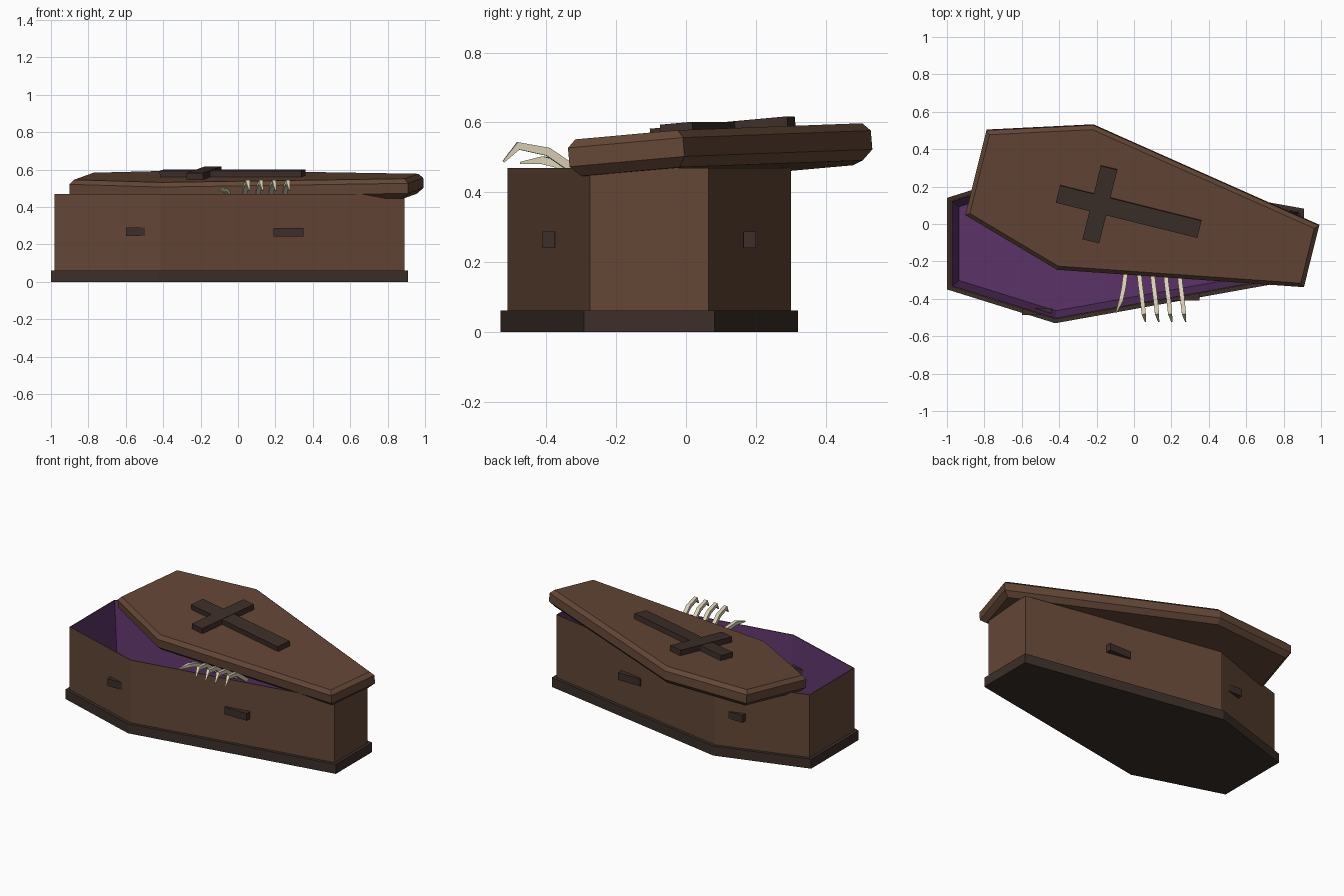
import bpy, bmesh, math
from mathutils import Vector, Matrix

if "Cube" in bpy.data.objects:
    bpy.data.objects.remove(bpy.data.objects["Cube"])


def material(name, rgb):
    m = bpy.data.materials.new(name)
    m.diffuse_color = (*rgb, 1)
    m.use_nodes = True
    m.node_tree.nodes["Principled BSDF"].inputs["Base Color"].default_value = m.diffuse_color
    return m


WOOD = material("wood", (0.125, 0.062, 0.037))
TRIM = material("dark_wood", (0.045, 0.028, 0.022))
CLOTH = material("lining_cloth", (0.105, 0.033, 0.135))
BONE = material("bone", (0.70, 0.63, 0.46))


def finish(name, bm, mat, flip_check=True):
    if flip_check:
        bmesh.ops.recalc_face_normals(bm, faces=bm.faces[:])
    me = bpy.data.meshes.new(name)
    bm.to_mesh(me)
    bm.free()
    me.materials.append(mat)
    ob = bpy.data.objects.new(name, me)
    bpy.context.collection.objects.link(ob)
    return ob


def coffin_outline(head_x, shoulder_x, foot_x, head, shoulder, foot):
    half = [(head_x, -head), (shoulder_x, -shoulder), (foot_x, -foot)]
    return [Vector(p) for p in half + [(x, -y) for x, y in reversed(half)]]


def offset(outline, d):
    """Mitred offset of a counter-clockwise outline; positive grows it."""
    out = []
    n = len(outline)
    for i, p in enumerate(outline):
        a = (p - outline[i - 1]).normalized()
        b = (outline[(i + 1) % n] - p).normalized()
        na, nb = Vector((a.y, -a.x)), Vector((b.y, -b.x))
        out.append(p + (na + nb) * d / (1 + na.dot(nb)))
    return out


def loft(name, outline, levels, mat, cap_start=True, cap_end=True, flip_check=True):
    """Stack offset copies of an outline; levels are (z, offset)."""
    bm = bmesh.new()
    rings = [[bm.verts.new((p.x, p.y, z)) for p in offset(outline, d)] for z, d in levels]
    n = len(outline)
    for r0, r1 in zip(rings, rings[1:]):
        for i in range(n):
            j = (i + 1) % n
            bm.faces.new((r0[i], r0[j], r1[j], r1[i]))
    if cap_start:
        bm.faces.new(rings[0][::-1])
    if cap_end:
        bm.faces.new(rings[-1])
    return finish(name, bm, mat, flip_check)


def box(name, center, size, mat):
    bm = bmesh.new()
    bmesh.ops.create_cube(bm, size=1, matrix=Matrix.Translation(center) @ Matrix.Diagonal((*size, 1)))
    return finish(name, bm, mat)


def bone(name, path, radii):
    """Four-sided tapered tube along a path."""
    bm = bmesh.new()
    pts = [Vector(p) for p in path]
    rings = []
    for i, p in enumerate(pts):
        t = (pts[min(i + 1, len(pts) - 1)] - pts[max(i - 1, 0)]).normalized()
        side = t.cross(Vector((0, 0, 1))).normalized()
        up = side.cross(t)
        r = radii[i]
        rings.append([bm.verts.new(p + side * (r * a) + up * (r * b))
                      for a, b in ((1, 1), (-1, 1), (-1, -1), (1, -1))])
    for r0, r1 in zip(rings, rings[1:]):
        for i in range(4):
            j = (i + 1) % 4
            bm.faces.new((r0[i], r0[j], r1[j], r1[i]))
    bm.faces.new(rings[0])
    bm.faces.new(rings[-1])
    return finish(name, bm, BONE)


# Box: plinth, outer walls and tapered lining
BODY_Y = -0.105
body = coffin_outline(-0.98, -0.42, 0.89, 0.23, 0.405, 0.17)
parts = [
    loft("plinth", body, [(0, 0.02), (0.062, 0.02)], TRIM),
    loft("outer_walls", body, [(0.062, 0), (0.47, 0), (0.47, -0.006)], WOOD, False, False, False),
    loft("lining", body, [(0.47, -0.006), (0.08, -0.045)], CLOTH, False, True, False),
]
for ob in parts:
    ob.location.y = BODY_Y

# Handles, set square to the box on both sides
for side, label in ((-1, "front"), (1, "back")):
    box(f"{label}_foot_handle", (0.27, BODY_Y + side * 0.287, 0.265), (0.16, 0.036, 0.047), TRIM)
    box(f"{label}_head_handle", (-0.52, BODY_Y + side * 0.363, 0.268), (0.16, 0.036, 0.047), TRIM)

# Lid with chamfered edges and a raised cross, pushed askew
lid = coffin_outline(-0.925, -0.378, 0.925, 0.234, 0.40, 0.17)
lid_parts = [
    loft("lid", lid, [(-0.053, -0.03), (-0.024, 0), (0.03, 0), (0.053, -0.022)], WOOD),
    box("cross_upright", (-0.082, 0, 0.066), (0.78, 0.095, 0.04), TRIM),
    box("cross_arm", (-0.24, 0, 0.067), (0.092, 0.406, 0.042), TRIM),
]
pose = (Matrix.Translation((0.0525, 0.053, 0.512))
        @ Matrix.Rotation(math.radians(-14), 4, 'Z')
        @ Matrix.Rotation(math.radians(5), 4, 'X'))
for ob in lid_parts:
    ob.matrix_world = pose

# Bony fingers hooking out over the front edge
profile = [(0.00, -0.26, 0.42), (0.008, -0.335, 0.475), (0.016, -0.395, 0.516),
           (0.025, -0.48, 0.533), (0.034, -0.522, 0.488)]
for k, x in enumerate((0.027, 0.098, 0.168, 0.242)):
    bone(f"finger_{k + 1}", [(x + dx, y, z) for dx, y, z in profile],
         (0.012, 0.012, 0.012, 0.011, 0.003))
bone("thumb", [(-0.045, -0.26, 0.43), (-0.055, -0.34, 0.475), (-0.07, -0.41, 0.492), (-0.095, -0.474, 0.484)],
     (0.012, 0.012, 0.011, 0.003))
